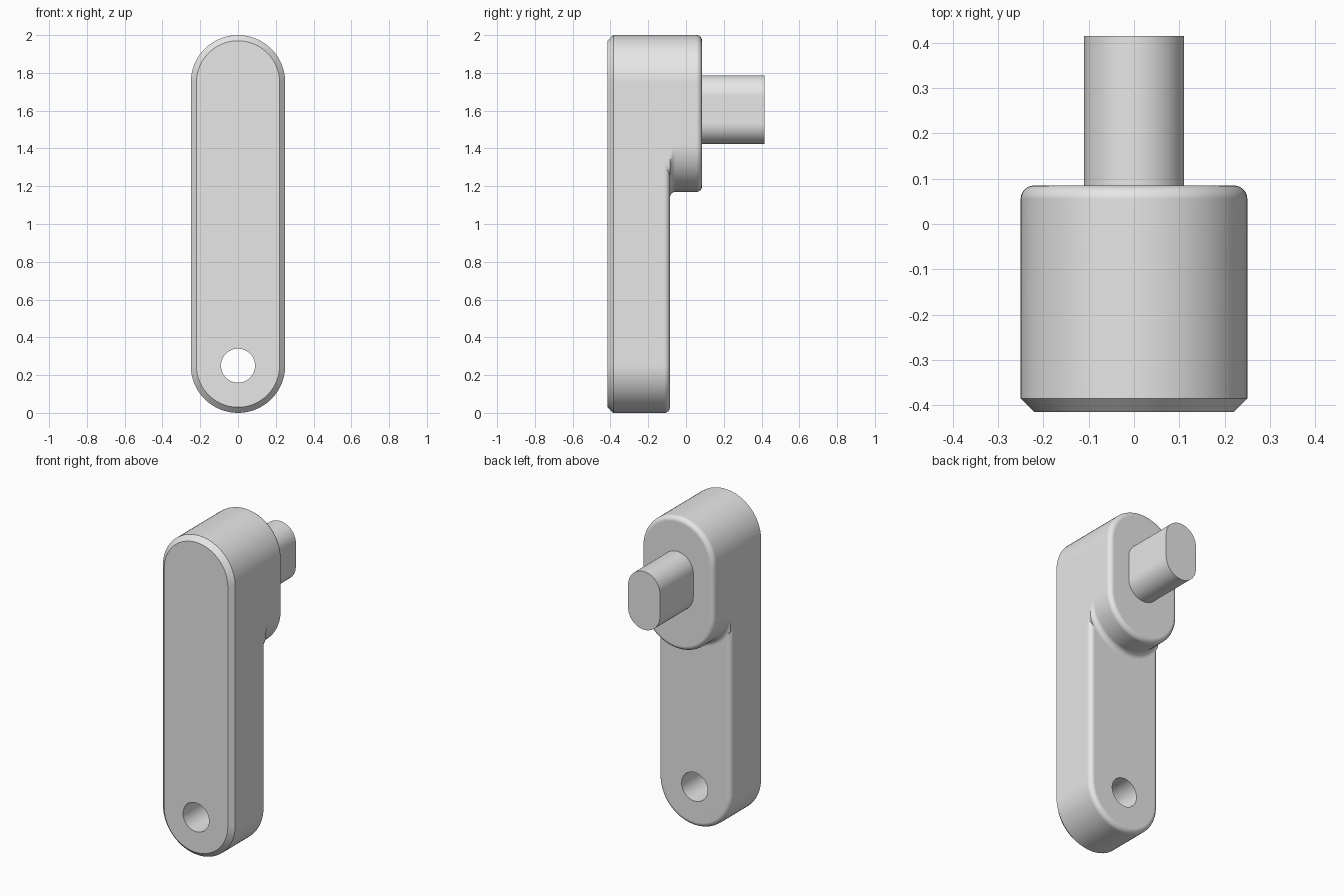
import bpy
import bmesh
from math import sin, cos, pi, radians

cube = bpy.data.objects.get("Cube")
if cube:
    bpy.data.objects.remove(cube)

grey = bpy.data.materials.new("light_grey")
grey.use_nodes = True
colour = (0.8, 0.8, 0.8, 1)
grey.diffuse_color = colour
grey.node_tree.nodes["Principled BSDF"].inputs["Base Color"].default_value = colour

HALF = 0.25      # half width of the arm
ROUND = 0.03     # edge rounding and chamfer size
STEPS = 6


def slot(r, z_low, z_high, flare=0.0, n=32):
    """Upright slot outline; the flared lower end stays within the arm width."""
    pts = []
    for i in range(n + 1):
        a = pi * i / n
        pts.append((r * cos(a), z_high + r * sin(a)))
    for i in range(n + 1):
        a = pi + pi * i / n
        x = (r + flare) * cos(a)
        pts.append((max(-HALF, min(HALF, x)), z_low + (r + flare) * sin(a)))
    return pts


def loft(name, sections):
    """Skin a list of (y, outline) sections and cap both ends."""
    bm = bmesh.new()
    rings = [[bm.verts.new((x, y, z)) for x, z in pts] for y, pts in sections]
    for a, b in zip(rings, rings[1:]):
        for i in range(len(a)):
            j = (i + 1) % len(a)
            bm.faces.new((a[i], a[j], b[j], b[i]))
    bm.faces.new(rings[0])
    bm.faces.new(rings[-1])
    bmesh.ops.recalc_face_normals(bm, faces=bm.faces)
    mesh = bpy.data.meshes.new(name)
    bm.to_mesh(mesh)
    bm.free()
    obj = bpy.data.objects.new(name, mesh)
    bpy.context.collection.objects.link(obj)
    mesh.materials.append(grey)
    return obj


def rounded_end(y, r, z_low, z_high):
    """Sections of a convex rounded edge finishing at y."""
    angles = [pi / 2 * i / STEPS for i in range(STEPS + 1)]
    return [(y - ROUND + ROUND * sin(a),
             slot(r - ROUND + ROUND * cos(a), z_low, z_high)) for a in angles]


def smooth(obj):
    bpy.ops.object.select_all(action="DESELECT")
    obj.select_set(True)
    bpy.context.view_layer.objects.active = obj
    bpy.ops.object.shade_smooth_by_angle(angle=radians(30))
    weighted = obj.modifiers.new("Even shading", "WEIGHTED_NORMAL")
    weighted.keep_sharp = True


FRONT, ARM_BACK, BOSS_BACK, TIP = -0.415, -0.085, 0.085, 0.415
LOW, HIGH, BOSS_LOW = 0.25, 1.75, 1.42

# Arm: chamfered front edge, rounded back edge
arm = loft("arm", [(FRONT, slot(HALF - ROUND, LOW, HIGH)),
                   (FRONT + ROUND, slot(HALF, LOW, HIGH))]
           + rounded_end(ARM_BACK, HALF, LOW, HIGH))

# Round hole through the lower end of the arm
bpy.ops.mesh.primitive_cylinder_add(vertices=64, radius=0.09, depth=1,
                                    location=(0, -0.25, LOW),
                                    rotation=(pi / 2, 0, 0))
cutter = bpy.context.object
cutter.name = "hole_cutter"
cutter.hide_render = True
cut = arm.modifiers.new("Hole", "BOOLEAN")
cut.operation = "DIFFERENCE"
cut.solver = "EXACT"
cut.object = cutter
bpy.context.view_layer.objects.active = arm
bpy.ops.object.modifier_apply(modifier=cut.name)
bpy.data.objects.remove(cutter)

# Boss: hollow fillet where it leaves the arm, rounded back edge
fillet = [(ARM_BACK - ROUND, slot(HALF, BOSS_LOW, HIGH, ROUND))]
for i in range(STEPS + 1):
    a = pi / 2 * i / STEPS
    fillet.append((ARM_BACK + ROUND * (1 - cos(a)),
                   slot(HALF, BOSS_LOW, HIGH, ROUND * (1 - sin(a)))))
boss = loft("boss", fillet + rounded_end(BOSS_BACK, HALF, BOSS_LOW, HIGH))

# Flat-sided spindle
spindle = loft("spindle", [(y, slot(0.11, 1.533, 1.677))
                           for y in (BOSS_BACK - 0.02, TIP)])

for part in (arm, boss, spindle):
    smooth(part)
